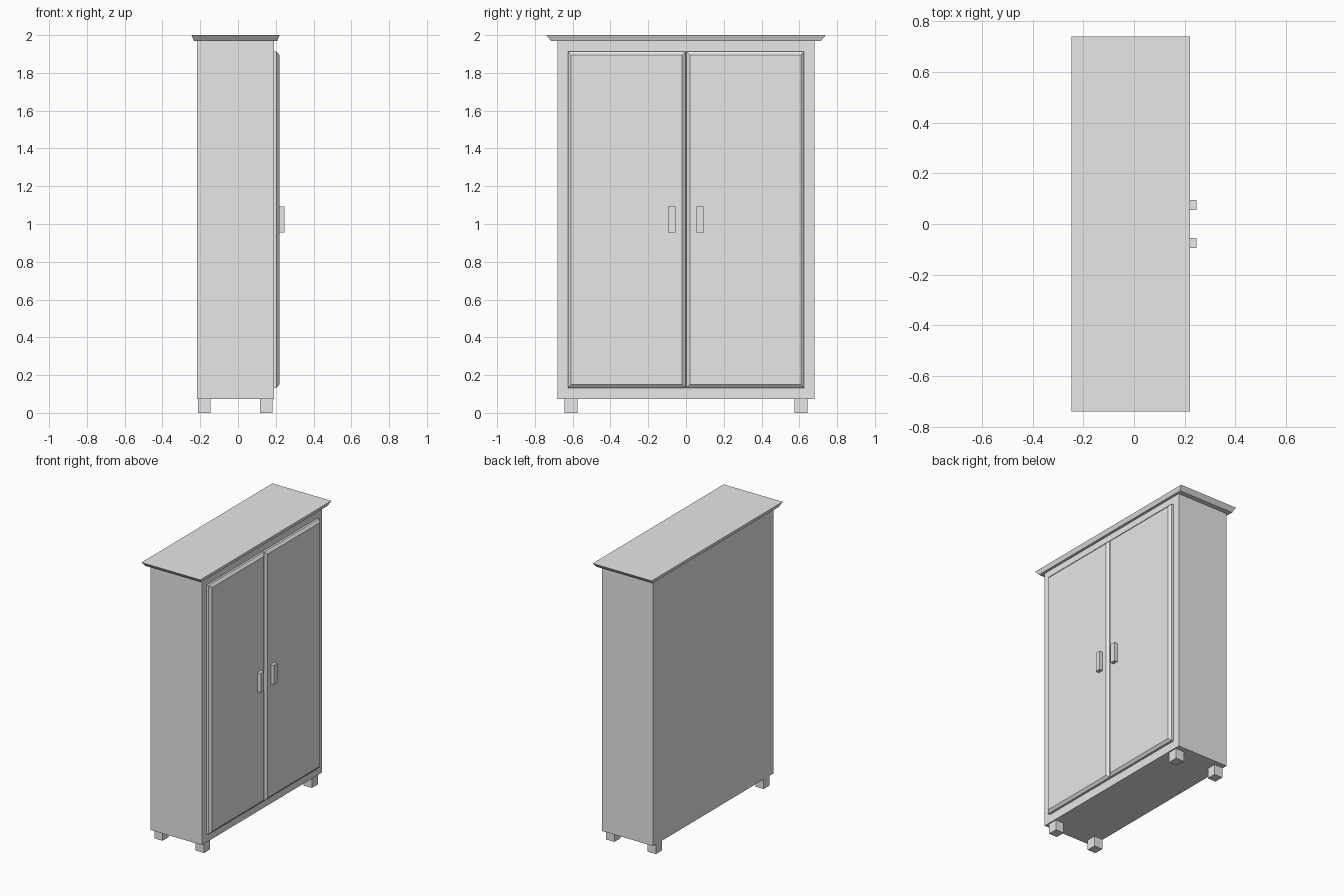
import bpy
import bmesh

cube = bpy.data.objects.get("Cube")
if cube:
    bpy.data.objects.remove(cube, do_unlink=True)

# Single light grey finish
GREY = (0.8, 0.8, 0.8, 1.0)
grey = bpy.data.materials.new("light grey")
grey.use_nodes = True
grey.diffuse_color = GREY
for node in grey.node_tree.nodes:
    if node.type == 'BSDF_PRINCIPLED':
        node.inputs["Base Color"].default_value = GREY


def loft(name, rings, plane="xy"):
    """Solid from stacked rectangles: (level, a_min, a_max, b_min, b_max)."""
    bm = bmesh.new()
    loops = []
    for level, a0, a1, b0, b1 in rings:
        corners = [(a0, b0), (a1, b0), (a1, b1), (a0, b1)]
        if plane == "xy":
            loops.append([bm.verts.new((a, b, level)) for a, b in corners])
        else:
            loops.append([bm.verts.new((level, a, b)) for a, b in corners])
    bm.faces.new(loops[0][::-1])
    bm.faces.new(loops[-1])
    for low, high in zip(loops, loops[1:]):
        for i in range(4):
            j = (i + 1) % 4
            bm.faces.new((low[i], low[j], high[j], high[i]))
    bmesh.ops.recalc_face_normals(bm, faces=bm.faces)
    mesh = bpy.data.meshes.new(name)
    bm.to_mesh(mesh)
    bm.free()
    mesh.materials.append(grey)
    obj = bpy.data.objects.new(name, mesh)
    bpy.context.collection.objects.link(obj)
    return obj


BACK, FRONT, HALF = -0.216, 0.19, 0.68
BASE, TOP = 0.073, 1.97

# Cabinet body
loft("cabinet_body", [(BASE, BACK, FRONT, -HALF, HALF),
                      (TOP, BACK, FRONT, -HALF, HALF)])

# Cornice flaring outwards to the top
loft("cornice", [(TOP, -0.234, 0.208, -0.715, 0.715),
                 (2.0, -0.246, 0.22, -0.74, 0.74)])

# Doors with chamfered rims, handles and feet, mirrored across the width
BEVEL = 0.018
for side, label in ((-1, "right"), (1, "left")):
    y0, y1 = sorted((side * 0.002, side * 0.626))
    z0, z1 = 0.133, 1.912
    loft(label + "_door",
         [(FRONT, y0, y1, z0, z1),
          (0.205, y0, y1, z0, z1),
          (0.22, y0 + BEVEL, y1 - BEVEL, z0 + BEVEL, z1 - BEVEL)], "yz")

    y0, y1 = sorted((side * 0.056, side * 0.094))
    loft(label + "_handle", [(0.22, y0, y1, 0.954, 1.092),
                             (0.246, y0, y1, 0.954, 1.092)], "yz")

    y0, y1 = sorted((side * 0.574, side * 0.643))
    for x, place in ((-0.179, "back"), (0.149, "front")):
        loft(f"{label}_{place}_foot", [(0, x - 0.033, x + 0.033, y0, y1),
                                       (BASE, x - 0.033, x + 0.033, y0, y1)])
